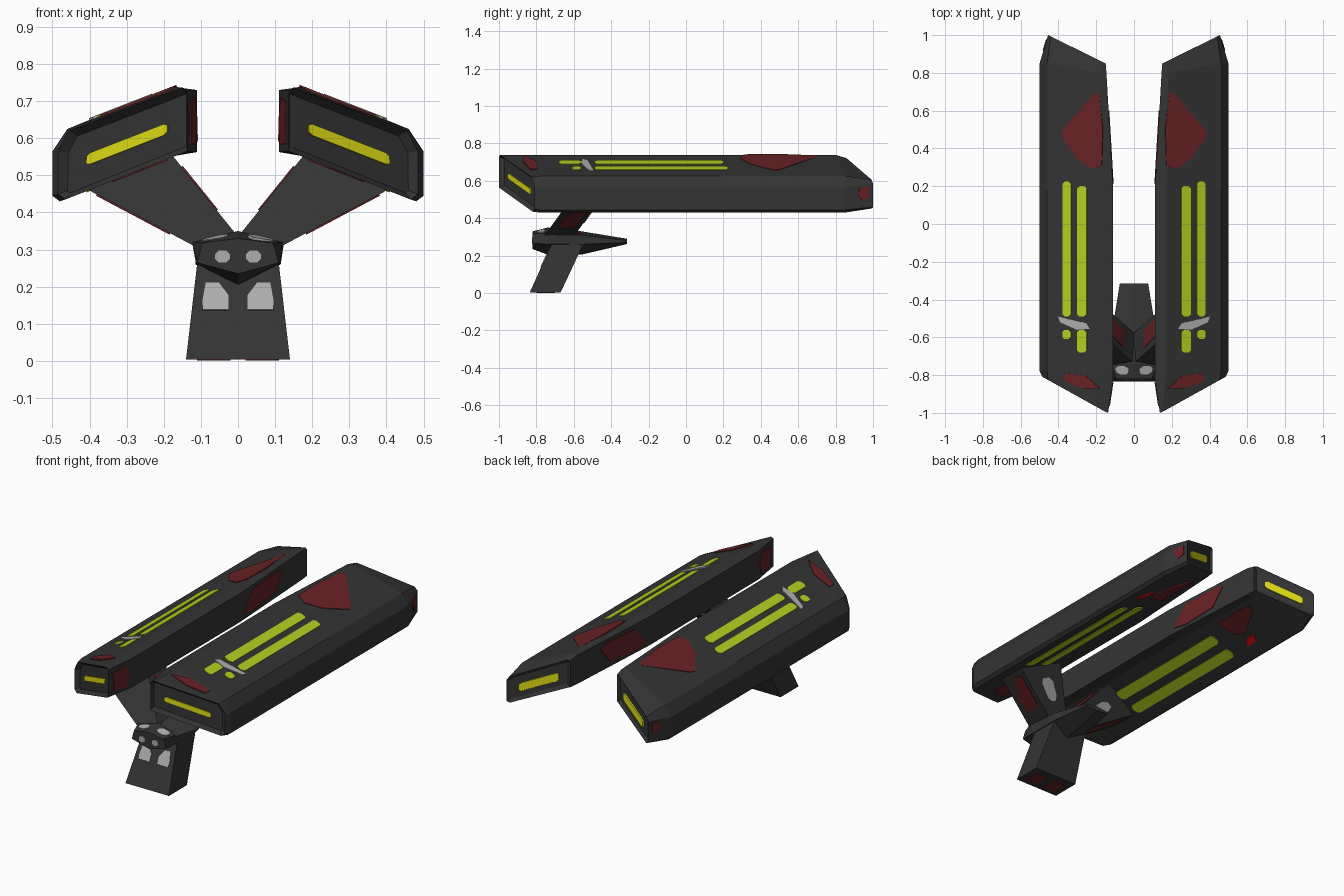
import bpy, bmesh
from mathutils import Vector as V

if "Cube" in bpy.data.objects:
    bpy.data.objects.remove(bpy.data.objects["Cube"])


def material(name, rgb):
    m = bpy.data.materials.new(name)
    m.diffuse_color = (*rgb, 1)
    m.use_nodes = True
    m.node_tree.nodes["Principled BSDF"].inputs["Base Color"].default_value = m.diffuse_color
    return m


BODY = material("charcoal", (0.034, 0.034, 0.034))
LIME = material("lime", (0.46, 0.63, 0.014))
YELLOW = material("yellow", (0.75, 0.73, 0.008))
RED = material("dark red", (0.14, 0.016, 0.018))
BRIGHT = material("bright red", (0.85, 0.006, 0.006))
GREY = material("light grey", (0.42, 0.42, 0.42))


def finish(bm, name, mat, mirror):
    me = bpy.data.meshes.new(name)
    bm.to_mesh(me)
    bm.free()
    ob = bpy.data.objects.new(name, me)
    bpy.context.collection.objects.link(ob)
    me.materials.append(mat)
    if mirror:
        ob.modifiers.new("Mirror", 'MIRROR').use_mirror_merge = False
    return ob


def loft(name, rings, mat=BODY, mirror=False, recess=None):
    """Skin closed rings of points; optionally recess both end caps."""
    bm = bmesh.new()
    vs = [[bm.verts.new(p) for p in r] for r in rings]
    n = len(rings[0])
    for a, b in zip(vs, vs[1:]):
        for i in range(n):
            j = (i + 1) % n
            bm.faces.new((a[i], a[j], b[j], b[i]))
    caps = [bm.faces.new(vs[0][::-1]), bm.faces.new(vs[-1])]
    bmesh.ops.recalc_face_normals(bm, faces=bm.faces)
    if recess:
        for cap, depth in zip(caps, recess):
            bmesh.ops.inset_individual(bm, faces=[cap], thickness=0.018, depth=-depth)
    return finish(bm, name, mat, mirror)


def plate(name, pts, mat, out, lift=0.0):
    """Thin painted plate lying on a surface, mirrored to the other side."""
    pts = [V(p) for p in pts]
    n = V((0, 0, 0))
    for p, q in zip(pts, pts[1:] + pts[:1]):
        n += p.cross(q)
    n.normalize()
    if n.dot(V(out)) < 0:
        n = -n
    return loft(name, [[p + n * (lift - 0.003) for p in pts],
                       [p + n * (lift + 0.004) for p in pts]], mat, True)


def bar(x0, x1, y0, y1, c):
    """Rectangle outline with cut corners."""
    return [(x0 + c, y0), (x1 - c, y0), (x1, y0 + c), (x1, y1 - c),
            (x1 - c, y1), (x0 + c, y1), (x0, y1 - c), (x0, y0 + c)]


def on_quad(a, b, c, d, uvs):
    a, b, c, d = map(V, (a, b, c, d))
    return [(a.lerp(b, u)).lerp(d.lerp(c, u), v) for u, v in uvs]


def top(pts):
    return [(x, y, 0.738 - 0.39 * (x - 0.17)) for x, y in pts]


def under(pts):
    return [(x, y, 0.553 - 0.393 * (x - 0.167)) for x, y in pts]


UP, DOWN, FRONT, BACK, INNER, OUTER = (0, 0, 1), (0, 0, -1), (0, -1, 0), (0, 1, 0), (-1, 0, 0), (1, 0, 0)

# Long side pods with slanted ends
sec = [(.11, .73), (.17, .738), (.46, .625), (.50, .565), (.50, .445), (.48, .43), (.167, .553), (.11, .563)]
nose = [(.137, -1, .728), (.15, -.995, .737), (.455, -.825, .62), (.485, -.81, .565),
        (.485, -.81, .45), (.465, -.82, .435), (.15, -.995, .56), (.137, -1, .566)]
fore = [(x, -.82 if i in (0, 7) else -.78, z) for i, (x, z) in enumerate(sec)]
mid = [(x, .18, z) for x, z in sec]
aft = [(x + (.036 if i in (0, 7) else .012 if i in (1, 6) else 0),
        .8 if i in (0, 1, 6, 7) else .85, z) for i, (x, z) in enumerate(sec)]
tail = [(.15, .85, .718), (.165, .857, .722), (.44, .993, .605), (.455, 1, .585),
        (.455, 1, .46), (.44, .993, .452), (.165, .857, .56), (.15, .85, .565)]
loft("pod", [nose, fore, mid, aft, tail], mirror=True, recess=(0.025, 0.01))

# Glowing bars in the pod ends
plate("front_light", on_quad(nose[6], nose[5], nose[2], nose[1], bar(.16, .86, .40, .57, .03)),
      YELLOW, FRONT, -0.02)
plate("rear_light", on_quad(tail[5], tail[6], tail[1], tail[2], bar(.15, .85, .32, .62, .05)),
      YELLOW, BACK, -0.007)

# Stripes and cross bar on the pod tops
for x0, x1, y0, y1 in [(.25, .30, -.49, .20), (.332, .378, -.49, .225),
                       (.25, .30, -.68, -.56), (.332, .378, -.61, -.56)]:
    plate("top_stripe", top(bar(x0, x1, y0, y1, .012)), LIME, UP)
plate("cross_bar", top([(.23, -.555), (.30, -.56), (.39, -.52), (.40, -.49), (.36, -.50), (.25, -.525)]),
      GREY, UP, 0.002)

# Stripes under the pods
for x0, x1 in [(.24, .30), (.35, .41)]:
    plate("under_stripe", under(bar(x0, x1, -.45, .38, .015)), LIME, DOWN)

# Red panels on the pods
plate("rear_top_panel", top([(.185, .70), (.21, .69), (.375, .50), (.385, .47), (.30, .345),
                             (.22, .29), (.17, .31), (.165, .5)]), RED, UP)
plate("front_top_panel", top([(.18, -.87), (.27, -.87), (.37, -.83), (.37, -.79), (.26, -.80)]), RED, UP)
plate("under_panel", under([(.20, .74), (.24, .73), (.33, .56), (.30, .50), (.20, .48)]), RED, DOWN)
plate("under_spot", under([(.36, .60), (.40, .57), (.40, .50), (.36, .53)]), BRIGHT, DOWN)
plate("front_under_panel", under([(.19, -.90), (.24, -.88), (.34, -.78), (.30, -.72), (.20, -.74)]), RED, DOWN)
plate("inner_front_panel", on_quad(nose[7], fore[7], fore[0], nose[0],
      [(.25, .12), (.8, .12), (.9, .5), (.7, .88), (.2, .8)]), RED, INNER)
plate("inner_rear_panel", on_quad(mid[7], aft[7], aft[0], mid[0],
      [(.05, .2), (.2, .1), (.55, .2), (.68, .8), (.6, .88), (.2, .85)]), RED, INNER)
plate("outer_rear_panel", on_quad(aft[4], tail[4], tail[3], aft[3],
      [(.6, .35), (.85, .45), (.85, .9), (.55, .9), (.45, .65)]), RED, OUTER)

# Leaning post
post = [[(-w, f, z), (w, f, z), (w, b, z), (-w, b, z)]
        for z, w, f, b in [(.004, .14, -.835, -.67), (.28, .108, -.71, -.54)]]
loft("post", post)
plate("post_front_mark", on_quad(post[0][0], post[0][1], post[1][1], post[1][0],
      [(.60, .48), (.88, .48), (.90, .56), (.88, .75), (.72, .75), (.60, .62)]), GREY, FRONT)
plate("post_base_mark", [(.02, -.80, .004), (.10, -.80, .004), (.11, -.72, .004), (.03, -.70, .004)],
      RED, DOWN, -0.001)

# Faceted hub
hub = [[(0, y, t), (w, y, zs), (v, y, zl), (0, y, b), (-v, y, zl), (-w, y, zs)]
       for y, w, zs, v, zl, t, b in [(-.82, .095, .318, .11, .265, .33, .235),
                                     (-.74, .124, .32, .113, .262, .35, .205),
                                     (-.56, .115, .31, .115, .26, .33, .205),
                                     (-.315, .075, .28, .075, .27, .29, .262)]]
loft("hub", hub)
plate("hub_front_mark", [(x, -.82, z) for x, z in bar(.022, .062, .265, .298, .01)], GREY, FRONT)
plate("hub_top_mark", on_quad(hub[0][0], hub[0][1], hub[1][1], hub[1][0],
      bar(.25, .85, .3, .85, .15)), GREY, UP)
plate("hub_eye", on_quad(hub[1][0], hub[1][1], hub[2][1], hub[2][0],
      bar(.18, .55, .36, .62, .07)), BRIGHT, UP, 0.002)
plate("hub_top_panel", on_quad(hub[1][0], hub[1][1], hub[2][1], hub[2][0],
      [(.15, .78), (.5, .66), (.9, .7), (.9, .98), (.7, .98)]), RED, UP)

# Arms from hub to pods, leaning back
def lean(x, z, back):
    return (x, -.74 + .72 * (z - .33) + .16 * back, z)


lo, hi = [(-.0, .335), (.10, .30)], [(.19, .57), (.43, .475)]
arm = [[lean(*s[0], 0), lean(*s[1], 0), lean(*s[1], 1), lean(*s[0], 1)] for s in (lo, hi)]
loft("arm", arm, mirror=True)
plate("arm_outer_panel", on_quad(arm[0][1], arm[0][2], arm[1][2], arm[1][1],
      [(.3, .25), (.85, .3), (.85, .8), (.55, .85), (.2, .5)]), RED, (1, 0, -1))
plate("arm_inner_panel", on_quad(arm[0][0], arm[0][3], arm[1][3], arm[1][0],
      [(.2, .3), (.8, .3), (.85, .75), (.3, .8)]), RED, (-1, 0, 1))
plate("arm_back_mark", on_quad(arm[0][3], arm[0][2], arm[1][2], arm[1][3],
      bar(.3, .65, .3, .7, .08)), GREY, BACK)
